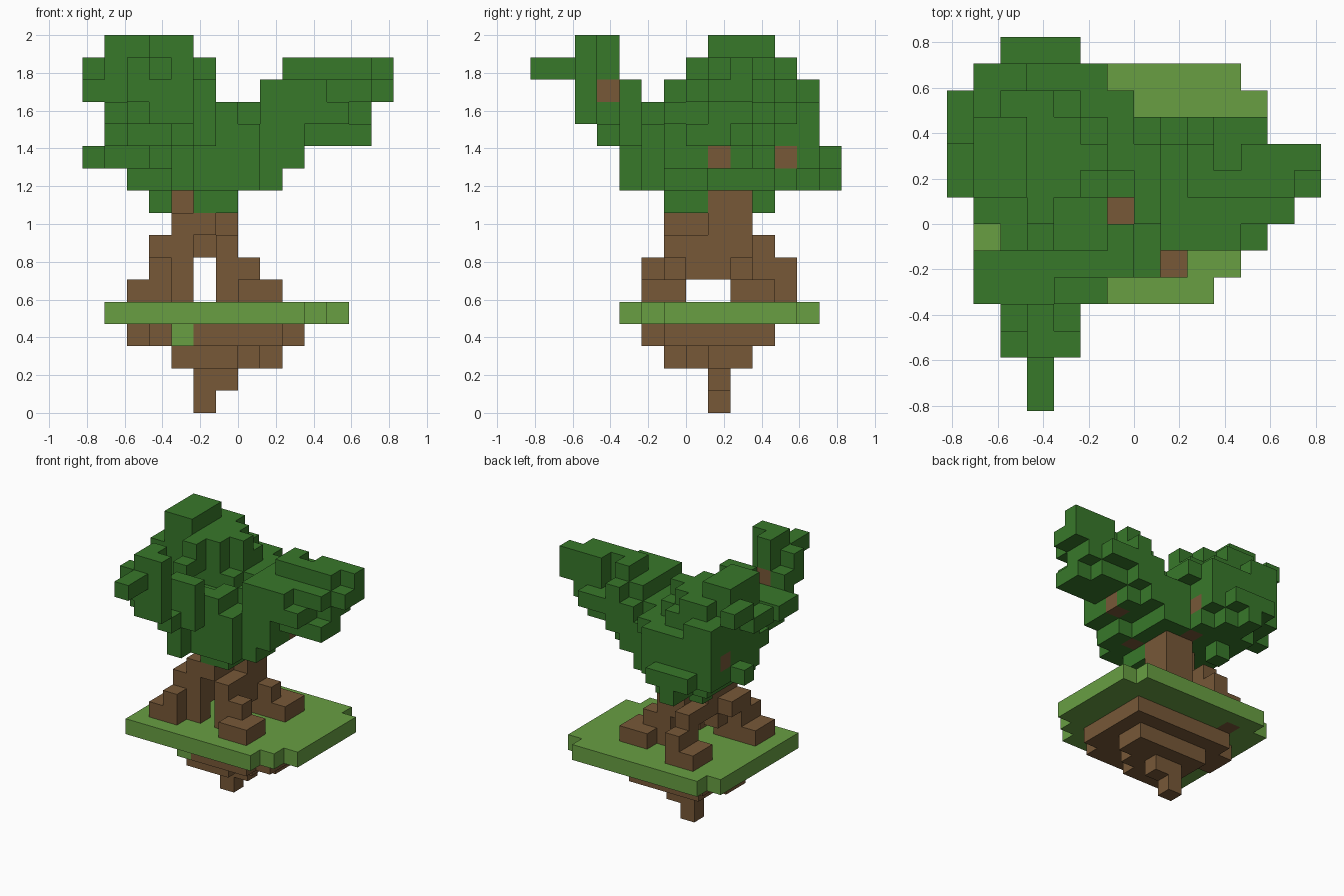
import bpy, bmesh
from mathutils import Vector

U = 2 / 17  # edge length of one block

if "Cube" in bpy.data.objects:
    bpy.data.objects.remove(bpy.data.objects["Cube"], do_unlink=True)


def material(name, rgb):
    m = bpy.data.materials.new(name)
    m.use_nodes = True
    m.diffuse_color = (*rgb, 1)
    m.node_tree.nodes["Principled BSDF"].inputs["Base Color"].default_value = (*rgb, 1)
    return m


leaf = material("leaf green", (0.039, 0.188, 0.023))
grass = material("grass green", (0.138, 0.345, 0.055))
wood = material("bark brown", (0.185, 0.098, 0.039))

cells = {}   # block position -> part name
parts = {}   # part name -> material


def fill(part, mat, z, *rects):
    """Fill one layer with x0, x1, y0, y1 rectangles of blocks."""
    parts[part] = mat
    for x0, x1, y0, y1 in rects:
        for i in range(x0, x1):
            for j in range(y0, y1):
                cells[i, j, z] = part


def carve(x, y, z0, z1):
    for k in range(z0, z1 + 1):
        cells.pop((x, y, k), None)


# Hanging soil under the island
fill("soil", wood, 0, (-2, -1, 1, 2))
fill("soil", wood, 1, (-2, 0, 1, 2))
fill("soil", wood, 2, (-3, 0, -1, 3), (0, 1, 0, 3), (1, 2, 1, 3))
fill("soil", wood, 3, (-4, 3, -1, 4), (-2, 2, -2, -1), (-5, -4, 1, 3))

# Grass slab with stepped corners
fill("lawn", grass, 4, (-6, 3, -3, 5), (-5, 4, -2, 6), (3, 5, -1, 5))
fill("lawn", grass, 3, (-3, -2, -2, -1))

# Four stepped roots
fill("front_right_root", wood, 5, (-5, -3, -2, 0), (-3, -2, -1, 0))
fill("front_right_root", wood, 6, (-4, -3, -2, 0), (-3, -2, -1, 1))
fill("front_left_root", wood, 5, (0, 2, -2, 0), (-1, 0, -1, 0))
fill("front_left_root", wood, 6, (-1, 1, -1, 0), (-1, 0, 0, 1))
fill("back_left_root", wood, 5, (0, 2, 2, 4), (-1, 0, 2, 3))
fill("back_left_root", wood, 6, (-1, 1, 2, 3), (-1, 0, 1, 2))
fill("back_right_root", wood, 4, (-4, -3, 4, 5))
fill("back_right_root", wood, 5, (-4, -2, 3, 5))
fill("back_right_root", wood, 6, (-3, -2, 3, 5))

# Trunk
fill("trunk", wood, 7, (-4, -2, -1, 1), (-1, 0, -1, 3), (-3, 0, 1, 3), (-3, -2, 3, 4))
fill("trunk", wood, 8, (-2, 0, 1, 3), (-3, -1, -1, 1), (-3, -2, 1, 2))
fill("trunk", wood, 9, (-2, 0, 1, 3), (-3, -2, 0, 2))

# Low collar of leaves around the trunk
fill("lower_leaves", leaf, 9, (-2, 0, -1, 1), (-4, -3, 3, 4))
fill("lower_leaves", leaf, 10, (-3, -2, -3, -2), (-3, -1, -2, 1), (-5, -4, 0, 2),
     (-5, -1, 2, 5), (-4, -2, 5, 6), (-4, -3, 6, 7), (-4, 1, 0, 4), (-1, 1, -2, 0),
     (1, 2, -1, 1))

# Back crown
A = "back_crown"
fill(A, leaf, 11, (-6, -1, 1, 5), (-6, -1, 5, 6), (-5, -2, 6, 7), (-7, -6, 3, 4))
fill(A, leaf, 12, (-6, -1, 0, 6))
fill(A, leaf, 13, (-6, -1, 1, 6), (-1, 0, 2, 5))
fill(A, leaf, 14, (-6, -2, 1, 5), (-6, -4, 5, 6), (-2, -1, 2, 4), (-7, -6, 1, 3),
     (-4, -3, -1, 1))
fill(A, leaf, 15, (-6, -2, 1, 4), (-5, -3, 4, 5), (-7, -6, 3, 5), (-2, -1, 2, 3),
     (-4, -3, 0, 1))
fill(A, leaf, 16, (-6, -4, 1, 4))

# Front crown with its forward twig
B = "front_crown"
fill(B, leaf, 11, (-4, -1, -2, 1), (-3, -2, -3, -2))
fill(B, leaf, 12, (-5, -1, -3, 1), (-3, -2, -4, -3))
fill(B, leaf, 13, (-4, -2, -5, -4), (-5, -3, -4, -3), (-6, -1, -3, -1))
fill(B, leaf, 14, (-5, -2, -5, -4), (-5, -3, -4, -3), (-3, -1, -3, -2))
fill(B, leaf, 15, (-4, -3, -7, -3), (-5, -2, -5, -4))
fill(B, leaf, 16, (-4, -2, -5, -4), (-4, -3, -4, -3))

# Side crown reaching to the left, with a tall flat front wall
C = "left_crown"
fill(C, leaf, 11, (-1, 2, -1, 4), (2, 3, -1, 3), (-1, 1, -2, -1))
fill(C, leaf, 12, (-1, 3, -1, 4), (-1, 1, -2, -1), (3, 5, 0, 3), (5, 6, 0, 2))
fill(C, leaf, 13, (1, 5, -1, 4), (5, 6, 1, 3), (0, 1, 0, 3), (-1, 0, -2, 0))
fill(C, leaf, 14, (1, 4, -1, 2), (1, 3, 2, 3), (2, 3, 3, 4), (4, 6, 0, 3), (6, 7, 1, 3))
fill(C, leaf, 15, (4, 7, 2, 3), (2, 3, 2, 3), (2, 6, 1, 2))

# Bare branch blocks showing through the leaves
carve(-1, 0, 11, 16)
fill("branches", wood, 10, (-2, -1, 3, 4), (0, 1, 0, 1))
fill("branches", wood, 11, (-1, 0, 0, 1), (-2, -1, 4, 5), (-5, -4, 4, 5), (2, 3, 1, 2))
fill("branches", wood, 12, (-6, -5, 4, 5))
fill("branches", wood, 14, (-4, -3, -4, -3))

AXES = [Vector(v) for v in ((1, 0, 0), (0, 1, 0), (0, 0, 1))]


def build(part, mat):
    """Make one object from the outer faces of a part's blocks."""
    bm = bmesh.new()
    for cell, owner in cells.items():
        if owner != part:
            continue
        centre = Vector(cell) + Vector((0.5, 0.5, 0.5))
        for a in range(3):
            for side in (-1, 1):
                n = AXES[a] * side
                if tuple(int(c + d) for c, d in zip(cell, n)) in cells:
                    continue
                u, v = AXES[(a + 1) % 3] / 2, AXES[(a + 2) % 3] / 2 * side
                mid = centre + n / 2
                corners = (mid - u - v, mid + u - v, mid + u + v, mid - u + v)
                bm.faces.new([bm.verts.new(c * U) for c in corners])
    bmesh.ops.remove_doubles(bm, verts=bm.verts, dist=U / 100)
    mesh = bpy.data.meshes.new(part)
    bm.to_mesh(mesh)
    bm.free()
    mesh.materials.append(mat)
    bpy.context.collection.objects.link(bpy.data.objects.new(part, mesh))


for part, mat in parts.items():
    build(part, mat)
